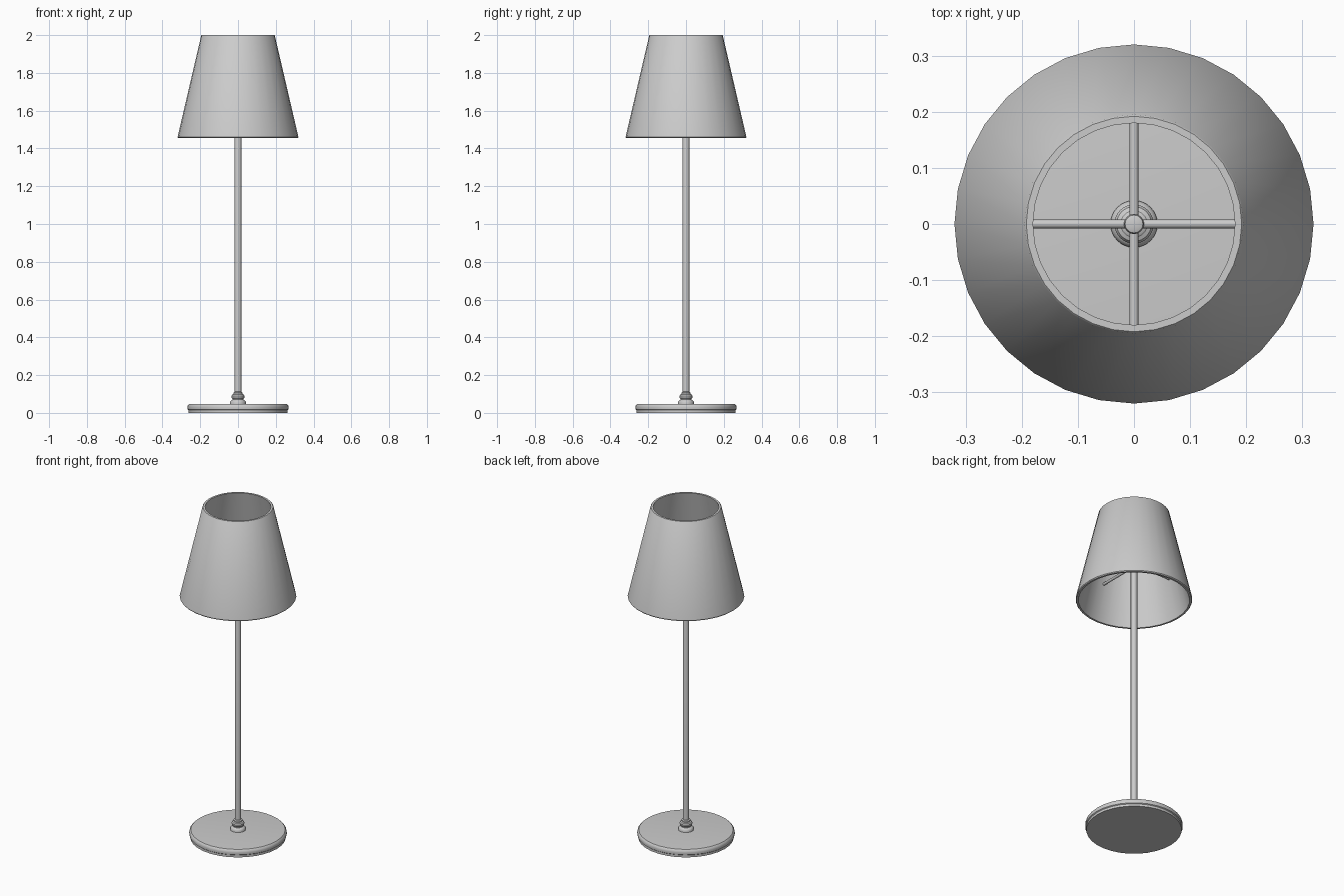
import bpy, bmesh, math

if "Cube" in bpy.data.objects:
    bpy.data.objects.remove(bpy.data.objects["Cube"])

def finish(name, bm):
    bmesh.ops.recalc_face_normals(bm, faces=bm.faces)
    me = bpy.data.meshes.new(name)
    bm.to_mesh(me)
    bm.free()
    ob = bpy.data.objects.new(name, me)
    bpy.context.collection.objects.link(ob)
    bpy.ops.object.select_all(action='DESELECT')
    ob.select_set(True)
    bpy.context.view_layer.objects.active = ob
    bpy.ops.object.shade_smooth_by_angle(angle=math.radians(35))
    return ob

def lathe(name, profile, sides=32, closed=False):
    """Revolve (radius, z) points about z; open profiles get end caps."""
    bm = bmesh.new()
    rings = [[bm.verts.new((r * math.cos(2 * math.pi * i / sides),
                            r * math.sin(2 * math.pi * i / sides), z))
              for i in range(sides)] for r, z in profile]
    pairs = list(zip(rings, rings[1:]))
    if closed:
        pairs.append((rings[-1], rings[0]))
    else:
        bm.faces.new(rings[0])
        bm.faces.new(rings[-1])
    for a, b in pairs:
        for i in range(sides):
            j = (i + 1) % sides
            bm.faces.new((a[i], a[j], b[j], b[i]))
    return finish(name, bm)

# Round foot with a stepped lower edge and rounded upper edge
lathe("base", [(0.262, 0), (0.262, 0.014), (0.267, 0.018), (0.268, 0.03),
               (0.266, 0.04), (0.259, 0.047), (0.25, 0.048)])

# Turned collar where the pole meets the foot
lathe("collar", [(0.042, 0.045), (0.042, 0.058), (0.037, 0.066), (0.029, 0.07),
                 (0.029, 0.075), (0.034, 0.08), (0.035, 0.09), (0.031, 0.097),
                 (0.024, 0.1), (0.024, 0.108), (0.018, 0.112)])

# Pole with a small chamfered tip
lathe("pole", [(0.018, 0.045), (0.018, 1.70), (0.016, 1.708), (0.011, 1.71)], 16)

# Tapered hollow shade
lathe("shade", [(0.305, 1.455), (0.316, 1.455), (0.32, 1.46),
                (0.195, 1.997), (0.192, 2.0), (0.18, 2.0)], closed=True)

# Crossed bars that carry the shade
for name, axis, z in (("spider_bar_x", 'Y', 1.685), ("spider_bar_y", 'X', 1.67)):
    bpy.ops.mesh.primitive_cylinder_add(vertices=12, radius=0.008, depth=0.525, location=(0, 0, z))
    bar = bpy.context.object
    bar.name = name
    setattr(bar.rotation_euler, axis.lower(), math.pi / 2)
    bpy.ops.object.shade_smooth_by_angle(angle=math.radians(35))
